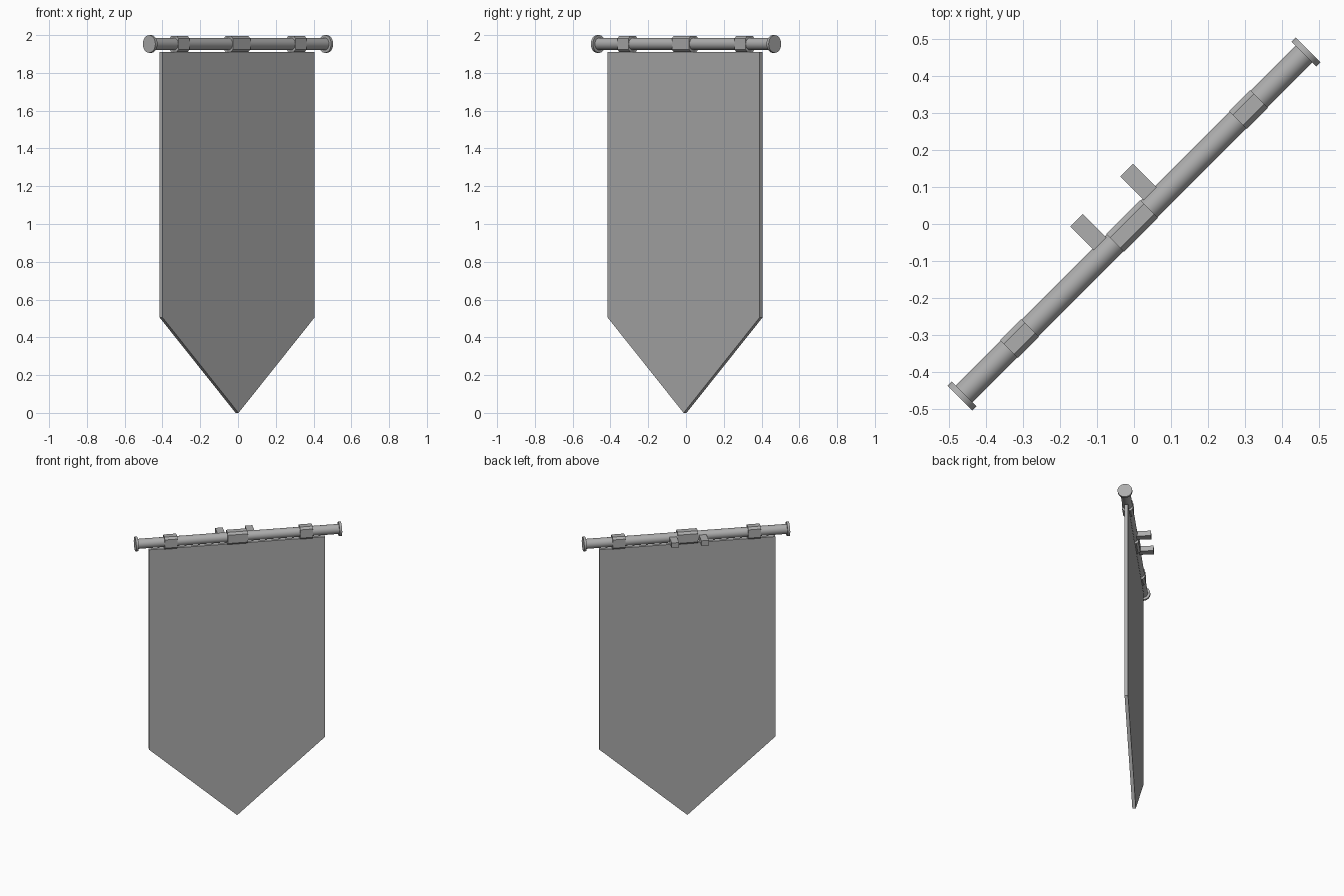
import bpy, bmesh, math
from mathutils import Matrix

if "Cube" in bpy.data.objects:
    bpy.data.objects.remove(bpy.data.objects["Cube"])

# Everything is laid out along local x, then turned 45 degrees about z
TURN = Matrix.Rotation(math.radians(45), 4, 'Z')
ROD_Z = 1.953
MID = -0.007

# Dark grey for all parts
GREY = bpy.data.materials.new("dark_grey")
GREY.diffuse_color = (0.42, 0.42, 0.42, 1)
GREY.use_nodes = True
GREY.node_tree.nodes["Principled BSDF"].inputs["Base Color"].default_value = GREY.diffuse_color


def finish(name, bm, smooth=False):
    bmesh.ops.recalc_face_normals(bm, faces=bm.faces)
    bm.transform(TURN)
    mesh = bpy.data.meshes.new(name)
    bm.to_mesh(mesh)
    bm.free()
    mesh.materials.append(GREY)
    ob = bpy.data.objects.new(name, mesh)
    bpy.context.collection.objects.link(ob)
    if smooth:
        bpy.ops.object.select_all(action='DESELECT')
        ob.select_set(True)
        bpy.context.view_layer.objects.active = ob
        bpy.ops.object.shade_smooth_by_angle(angle=math.radians(35))
    return ob


def prism(name, points, offset):
    """Extrude a closed outline by an offset vector."""
    bm = bmesh.new()
    face = bm.faces.new([bm.verts.new(p) for p in points])
    ext = bmesh.ops.extrude_face_region(bm, geom=[face])
    verts = [g for g in ext['geom'] if isinstance(g, bmesh.types.BMVert)]
    bmesh.ops.translate(bm, verts=verts, vec=offset)
    bm.faces.ensure_lookup_table()
    return finish(name, bm)


def cylinder(name, x, radius, length):
    bm = bmesh.new()
    m = Matrix.Translation((x, 0, ROD_Z)) @ Matrix.Rotation(math.pi / 2, 4, 'Y')
    bmesh.ops.create_cone(bm, cap_ends=True, segments=24, radius1=radius,
                          radius2=radius, depth=length, matrix=m)
    return finish(name, bm, True)


def box(name, center, size):
    bm = bmesh.new()
    m = Matrix.Translation(center) @ Matrix.Diagonal((*size, 1))
    bmesh.ops.create_cube(bm, size=1, matrix=m)
    return finish(name, bm)


# Hanging cloth with a pointed lower end
h, t = 0.569, 0.022
outline = [(-h, 1.91), (-h, 0.505), (0, 0), (h, 0.505), (h, 1.91)]
prism("banner_cloth", [(x + MID, -t / 2, z) for x, z in outline], (0, t, 0))

# Rod and end caps
cylinder("rod", 0, 0.032, 1.30)
for side, x in (("left", -0.658), ("right", 0.658)):
    cylinder("end_cap_" + side, x, 0.047, 0.016)

# Chamfered loops round the rod
w, k, c = 0.034, 0.043, 0.014
ring = [(-w, -k + c), (-w + c, -k), (w - c, -k), (w, -k + c),
        (w, k - c), (w - c, k), (-w + c, k), (-w, k - c)]
for name, x, length in (("left", -0.438, 0.082), ("middle", MID, 0.13), ("right", 0.438, 0.082)):
    prism("loop_" + name, [(x - length / 2, y, ROD_Z + z) for y, z in ring], (length, 0, 0))

# Wall brackets behind the rod
for name, s in (("left", -1), ("right", 1)):
    box("wall_bracket_" + name, (MID + s * 0.096, 0.0585, ROD_Z - 0.002), (0.048, 0.117, 0.036))
